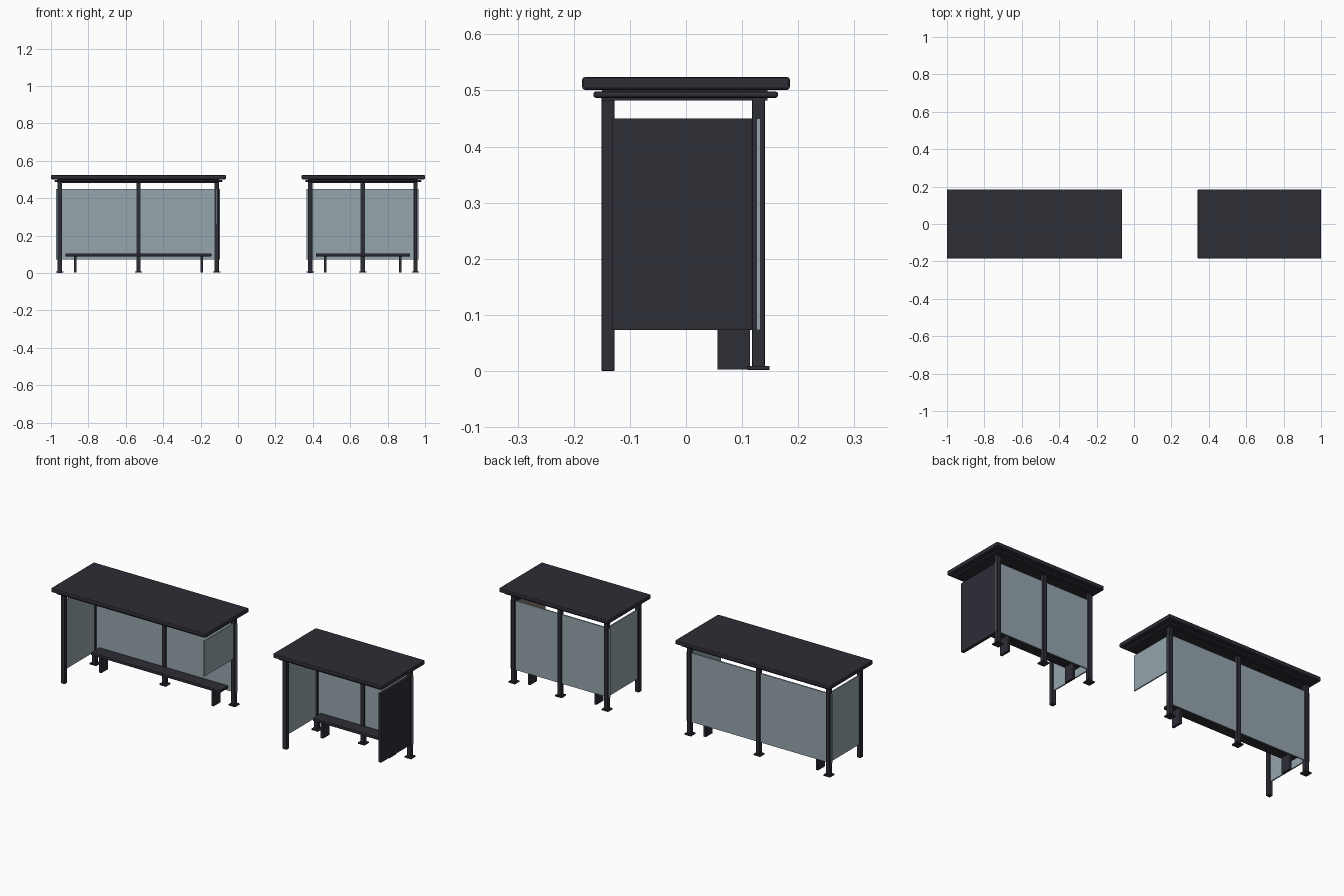
import bpy
import bmesh

cube = bpy.data.objects.get("Cube")
if cube:
    bpy.data.objects.remove(cube, do_unlink=True)


def material(name, rgb):
    mat = bpy.data.materials.new(name)
    mat.use_nodes = True
    color = (*rgb, 1.0)
    mat.diffuse_color = color
    mat.node_tree.nodes["Principled BSDF"].inputs["Base Color"].default_value = color
    return mat


METAL = material("dark metal", (0.027, 0.026, 0.037))
GLASS = material("grey blue glass", (0.30, 0.38, 0.42))
POSTER = material("brown poster", (0.24, 0.19, 0.17))


def box(name, xs, ys, zs, mat, bevel=0.0):
    """Box spanning the given (low, high) ranges, with optional chamfered edges."""
    bm = bmesh.new()
    bmesh.ops.create_cube(bm, size=1.0)
    for v in bm.verts:
        v.co = [r[0] if c < 0 else r[1] for c, r in zip(v.co, (xs, ys, zs))]
    mesh = bpy.data.meshes.new(name)
    bm.to_mesh(mesh)
    bm.free()
    mesh.materials.append(mat)
    obj = bpy.data.objects.new(name, mesh)
    bpy.context.collection.objects.link(obj)
    if bevel:
        mod = obj.modifiers.new("edge chamfer", "BEVEL")
        mod.width = bevel
        mod.segments = 2
    return obj


def around(center, half):
    return (center - half, center + half)


PANEL_Y = (-0.132, 0.12)
PANEL_Z = (0.073, 0.45)
BACK_Y = 0.129
FRONT_Y = -0.139


def shelter(label, roof_x, posts_x, supports_x):
    left, right = posts_x[0], posts_x[-1]

    # Roof slab, rounded gutter frame beneath it, and the joining layers
    box(label + "_roof", roof_x, (-0.185, 0.185), (0.501, 0.524), METAL, 0.005)
    inner = (roof_x[0] + 0.02, roof_x[1] - 0.02)
    box(label + "_roof_frame", inner, (-0.165, 0.164), (0.487, 0.498), METAL, 0.004)
    core = (left - 0.012, right + 0.012)
    box(label + "_roof_core", core, (-0.15, 0.145), (0.482, 0.505), METAL)

    # Back posts on foot plates, single front post
    for i, x in enumerate(posts_x):
        box(f"{label}_back_post_{i}", around(x, 0.0115), around(BACK_Y, 0.0115),
            (0.003, 0.49), METAL, 0.002)
        box(f"{label}_foot_plate_{i}", around(x, 0.02), around(BACK_Y, 0.02),
            (0.002, 0.009), METAL, 0.001)
    box(label + "_front_post", around(left, 0.0115), around(FRONT_Y, 0.0115),
        (0.0, 0.49), METAL, 0.002)

    # Glass back wall and glass wall at the post end
    box(label + "_back_glass", (left - 0.019, right + 0.017), around(BACK_Y, 0.0035),
        PANEL_Z, GLASS)
    box(label + "_end_glass", around(left, 0.0035), PANEL_Y, PANEL_Z, GLASS)

    # Bench with slab supports
    box(label + "_bench_seat", (left + 0.031, right - 0.029), (0.048, 0.12),
        (0.089, 0.104), METAL, 0.002)
    for i, x in enumerate(supports_x):
        box(f"{label}_bench_support_{i}", around(x, 0.0065), (0.056, 0.114),
            (0.003, 0.09), METAL)


shelter("long_shelter", (-1.0, -0.064), (-0.953, -0.532, -0.114), (-0.871, -0.193))
shelter("short_shelter", (0.34, 1.0), (0.386, 0.667, 0.949), (0.467, 0.868))

# Open ends: half-height glass on the long shelter, solid poster wall on the short one
box("long_shelter_half_glass", around(-0.114, 0.0035), PANEL_Y, (0.258, 0.45), GLASS)
box("short_shelter_poster_wall", around(0.949, 0.008), PANEL_Y, PANEL_Z, METAL, 0.001)
box("short_shelter_poster", (0.938, 0.9415), (-0.122, 0.11), (0.085, 0.442), POSTER)
